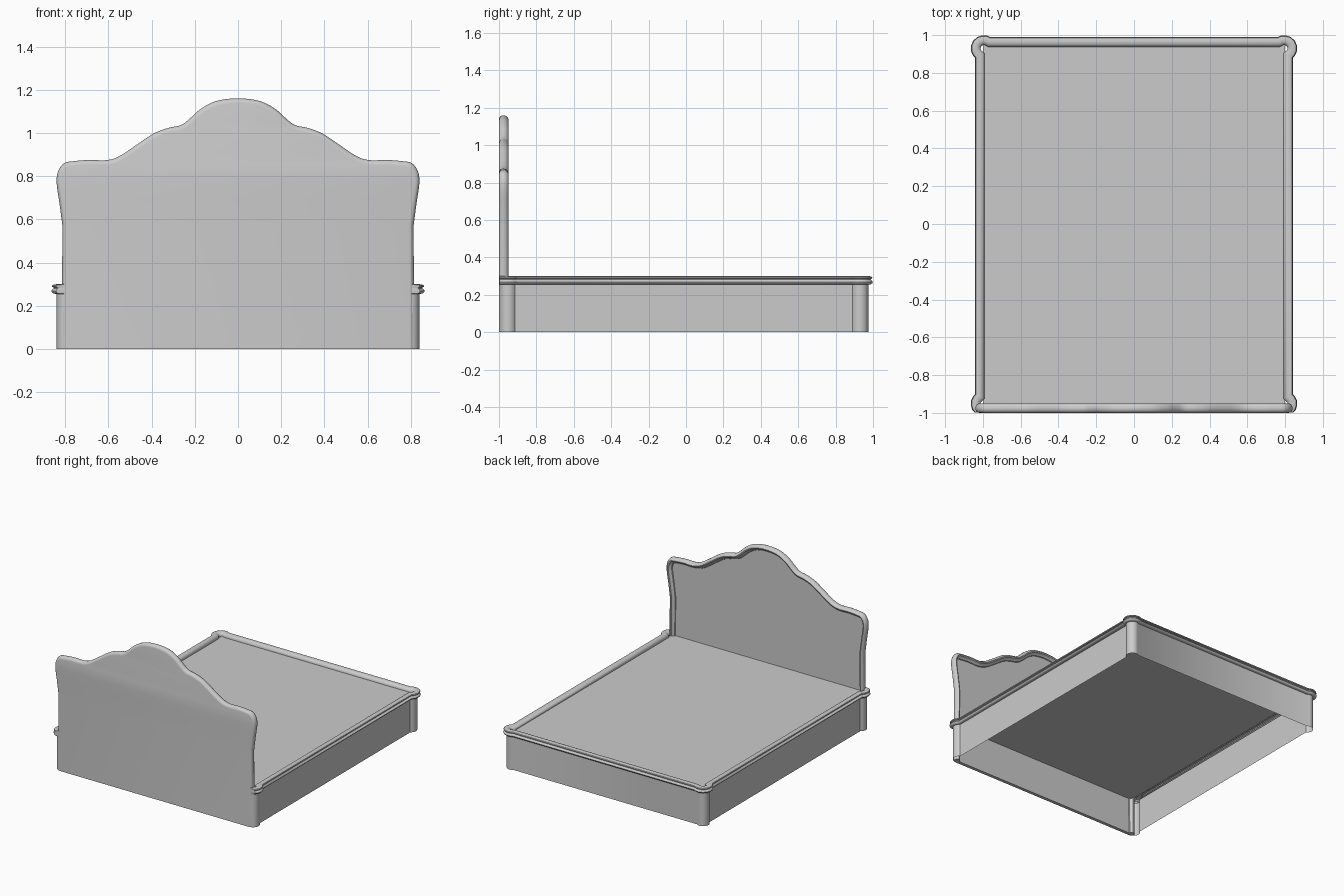
import bpy, bmesh, math
from mathutils import Vector

if "Cube" in bpy.data.objects:
    bpy.data.objects.remove(bpy.data.objects["Cube"])


def offset_path(pts, d):
    """Mitred offset of an open 2D path towards the right of travel."""
    out = []
    for i, p in enumerate(pts):
        a = (p - pts[i - 1]).normalized() if i else (pts[1] - p).normalized()
        b = (pts[i + 1] - p).normalized() if i < len(pts) - 1 else a
        na, nb = Vector((a.y, -a.x)), Vector((b.y, -b.x))
        out.append(p + (na + nb) * (d / (1 + na.dot(nb))))
    return out


def sweep(name, pts, profile, place, caps=False):
    """Skin rows of offset paths; place(point, height) gives the 3D position."""
    bm = bmesh.new()
    rows = [[bm.verts.new(place(q, h)) for q in offset_path(pts, d)] for d, h in profile]
    for r, s in zip(rows, rows[1:]):
        for i in range(len(r) - 1):
            bm.faces.new((r[i], r[i + 1], s[i + 1], s[i]))
    if caps:
        bm.faces.new(rows[0])
        bm.faces.new(rows[-1])
        bm.faces.new([r[0] for r in rows])
        bm.faces.new([r[-1] for r in rows])
        # bottom closing strip between the two board faces
        bm.faces.new((rows[0][0], rows[0][-1], rows[-1][-1], rows[-1][0]))
    bmesh.ops.recalc_face_normals(bm, faces=bm.faces)
    return finish(name, bm)


def finish(name, bm):
    me = bpy.data.meshes.new(name)
    bm.to_mesh(me)
    bm.free()
    ob = bpy.data.objects.new(name, me)
    bpy.context.collection.objects.link(ob)
    bpy.ops.object.select_all(action='DESELECT')
    ob.select_set(True)
    bpy.context.view_layer.objects.active = ob
    bpy.ops.object.shade_smooth_by_angle(angle=math.radians(35))
    return ob


def spline(pts, n):
    """Catmull-Rom subdivision of an open path."""
    out = []
    for i in range(len(pts) - 1):
        p0, p1, p2 = pts[max(i - 1, 0)], pts[i], pts[i + 1]
        p3 = pts[min(i + 2, len(pts) - 1)]
        for k in range(n):
            t = k / n
            out.append(0.5 * (2 * p1 + (p2 - p0) * t + (2 * p0 - 5 * p1 + 4 * p2 - p3) * t * t
                              + (3 * p1 - p0 - 3 * p2 + p3) * t ** 3))
    return out + [pts[-1]]


def arc(cx, cy, r, a0, a1, n):
    return [Vector((cx + r * math.cos(math.radians(a0 + (a1 - a0) * k / n)),
                    cy + r * math.sin(math.radians(a0 + (a1 - a0) * k / n)))) for k in range(n + 1)]


# Headboard: serpentine outline (left half, mirrored) with a rounded raised rim
half = [Vector(p) for p in (
    (-0.813, 0.57), (-0.826, 0.67), (-0.84, 0.77), (-0.832, 0.825), (-0.805, 0.86), (-0.765, 0.869),
    (-0.69, 0.875), (-0.61, 0.874), (-0.55, 0.892), (-0.47, 0.945), (-0.39, 0.998), (-0.32, 1.024),
    (-0.265, 1.036), (-0.225, 1.065), (-0.18, 1.106), (-0.12, 1.141), (-0.06, 1.156), (0, 1.16))]
full = half + [Vector((-p.x, p.y)) for p in reversed(half[:-1])]
outline = [Vector((-0.816, 0))] + spline(full, 4) + [Vector((0.816, 0))]
rim = [(0.022, -1.0), (0.012, -0.998), (0.004, -0.991), (0, -0.979), (0.002, -0.966), (0.008, -0.956),
       (0.018, -0.95), (0.026, -0.952), (0.032, -0.961), (0.035, -0.965), (0.042, -0.968), (0.045, -0.975)]
sweep("headboard", outline, rim, lambda q, h: (q.x, h, q.y), caps=True)

# Base outline: right side with round corner posts, mirrored to the left
right = arc(0.795, -0.952, 0.045, -90, 59, 7) + arc(0.795, 0.93, 0.045, -59, 129, 8)
plan = right + [Vector((-p.x, p.y)) for p in reversed(right)]


def place(q, h):
    return (q.x, max(q.y, -0.998), h)


# Rail panels and corner posts (thin shell, open underneath)
sweep("rails_and_posts", plan, [(0, 0), (0, 0.258)], place)

# Double-bead moulding around the top of the rails
bead = [(0, 0.255), (0.014, 0.256), (0.021, 0.261), (0.024, 0.268), (0.021, 0.275), (0.013, 0.281),
        (0.013, 0.284), (0.02, 0.287), (0.022, 0.291), (0.019, 0.296), (0.01, 0.299), (-0.003, 0.3),
        (-0.016, 0.297), (-0.024, 0.289), (-0.027, 0.28), (-0.027, 0.27)]
sweep("top_moulding", plan, bead, place)

# Mattress deck
bm = bmesh.new()
bm.faces.new([bm.verts.new(c) for c in (
    (-0.8, -0.975, 0.275), (0.8, -0.975, 0.275), (0.8, 0.945, 0.275), (-0.8, 0.945, 0.275))])
finish("deck", bm)
